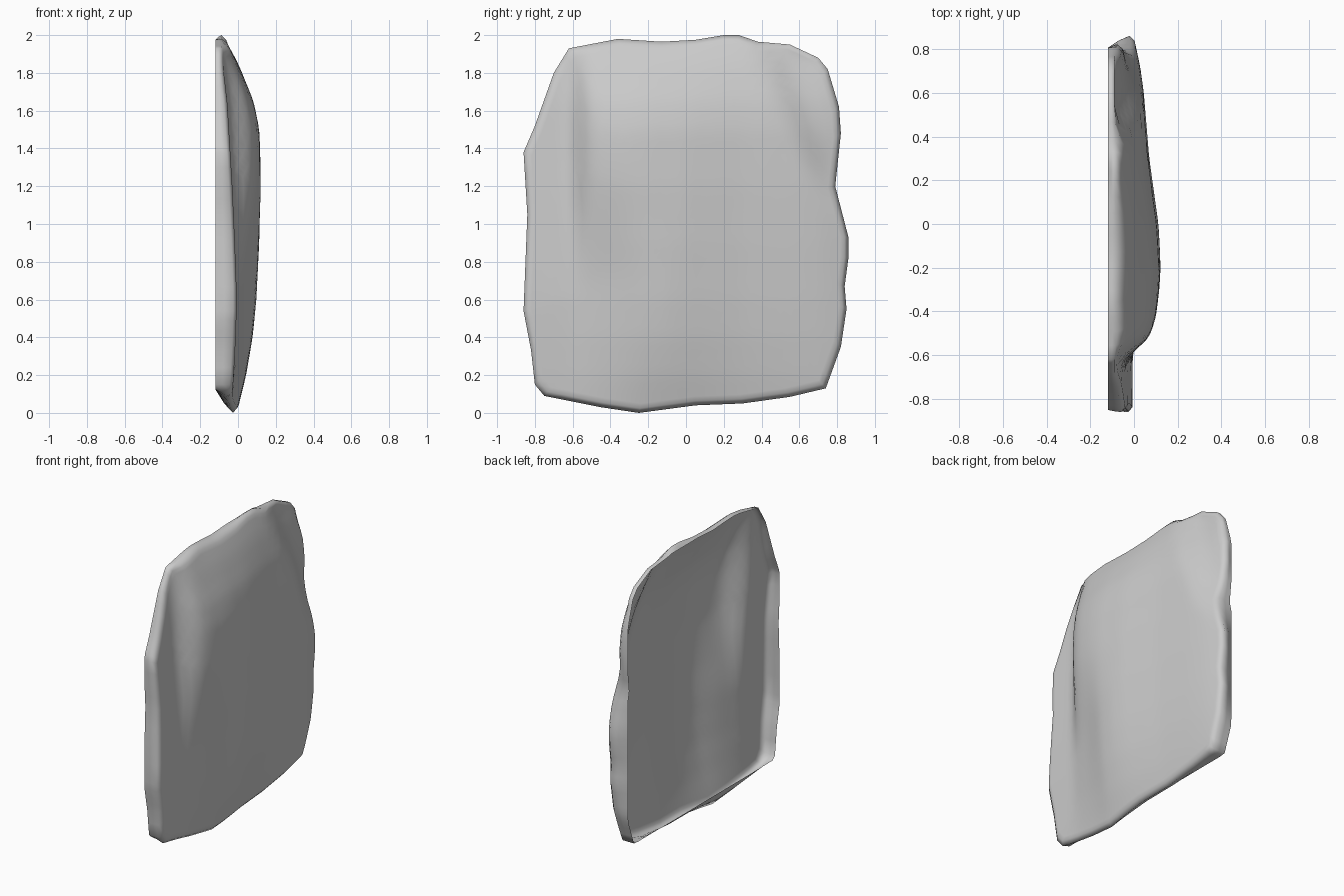
import bpy, bmesh

if "Cube" in bpy.data.objects:
    bpy.data.objects.remove(bpy.data.objects["Cube"])

# Silhouette of the slab seen from +x, as (y, z), clockwise from the top left
OUTLINE = [(-.62, 1.93), (-.36, 1.98), (-.13, 1.965), (.05, 1.975), (.2, 2), (.28, 2),
           (.38, 1.965), (.55, 1.95), (.7, 1.88), (.75, 1.82), (.81, 1.62), (.82, 1.48),
           (.79, 1.2), (.86, .93), (.86, .82), (.84, .67), (.85, .55), (.82, .35),
           (.74, .13), (.55, .085), (.3, .05), (.05, .04), (-.25, 0), (-.45, .03),
           (-.75, .09), (-.8, .15), (-.82, .33), (-.86, .54), (-.84, 1.05),
           (-.86, 1.38), (-.8, 1.52), (-.7, 1.8)]
# Bulge of the broad face across y: a sharp step high up, a gentle slope low down
HIGH = [(-.9, 0), (-.6, 0), (-.53, .07), (-.43, .105), (-.3, .121), (-.2, .124), (0, .112),
        (.3, .07), (.6, .045), (.72, .03), (.9, -.01)]
LOW = [(-.9, 0), (-.6, 0), (-.4, .05), (-.22, .108), (-.1, .118), (0, .112),
       (.3, .07), (.6, .045), (.72, .03), (.9, -.01)]
# How far the bulge falls back, and how far the left ledge sinks, along z
UP = [(0, -.125), (.2, -.075), (.4, -.04), (.6, -.02), (.9, -.005), (1.2, 0), (1.5, -.01),
      (1.65, -.04), (1.85, -.12), (2, -.2)]
LEDGE = [(0, 0), (.6, 0), (1.2, -.03), (1.5, -.045), (2, -.045)]
CENTRE = (0, 1)


def lerp(table, t):
    for (a, u), (b, v) in zip(table, table[1:]):
        if t <= b:
            return u + (v - u) * max(0, t - a) / (b - a)
    return table[-1][1]


def step(a, b, t):
    t = min(1, max(0, (t - a) / (b - a)))
    return t * t * (3 - 2 * t)


def raw(y, z):
    w = step(.6, 1.4, z)
    p = lerp(LOW, y) * (1 - w) + lerp(HIGH, y) * w
    x = p + lerp(UP, z) * (.3 + .7 * max(0, p) / .12)
    x += lerp(LEDGE, z) * (1 - step(-.65, -.5, y))
    # chipped upper right corner
    crease = .66 - .4 * (z - 1.3)
    return x - .06 * step(crease - .06, crease + .14, y) * step(1, 1.35, z)


def height(y, z):
    d = .025
    return sum(raw(y + i * d, z + j * d) for i in (-1, 0, 1) for j in (-1, 0, 1)) / 9


def densify(pts):
    out = []
    for a, b in zip(pts, pts[1:] + pts[:1]):
        n = 4 if abs(a[0] - b[0]) + abs(a[1] - b[1]) > .2 else 2
        out += [(a[0] + (b[0] - a[0]) * i / n, a[1] + (b[1] - a[1]) * i / n) for i in range(n)]
    return out


rim = densify(OUTLINE)
back = [(min(.805, max(-.85, y)), min(1.975, max(.125, z))) for y, z in rim]

# Rim: open back edge, a middle loop, then the widest loop
rings = [[(-.12, y, z) for y, z in back], [], []]
for (y, z), (by, bz) in zip(rim, back):
    x = max(-.09, height(y, z) - .018)
    rings[1].append(((x - .12) / 2, by + (y - by) * .6, bz + (z - bz) * .6))
    rings[2].append((x, y, z))

# Broad face: shrinking loops laid on the bulge
for s in [.975] + [.95 - .05 * i for i in range(19)]:
    ring = []
    for y, z in rim:
        y, z = CENTRE[0] + (y - CENTRE[0]) * s, CENTRE[1] + (z - CENTRE[1]) * s
        ring.append((max(-.088, height(y, z)), y, z))
    rings.append(ring)

bm = bmesh.new()
loops = [[bm.verts.new(c) for c in ring] for ring in rings]
n = len(rim)
for a, b in zip(loops, loops[1:]):
    for i in range(n):
        j = (i + 1) % n
        bm.faces.new((a[j], a[i], b[i], b[j]))
tip = bm.verts.new((height(*CENTRE), *CENTRE))
for i in range(n):
    bm.faces.new((loops[-1][(i + 1) % n], loops[-1][i], tip))
bm.normal_update()
if tip.normal.x < 0:
    bmesh.ops.reverse_faces(bm, faces=bm.faces[:])

mesh = bpy.data.meshes.new("stone_slab")
bm.to_mesh(mesh)
bm.free()
slab = bpy.data.objects.new("stone_slab", mesh)
bpy.context.collection.objects.link(slab)
mesh.polygons.foreach_set("use_smooth", [True] * len(mesh.polygons))
